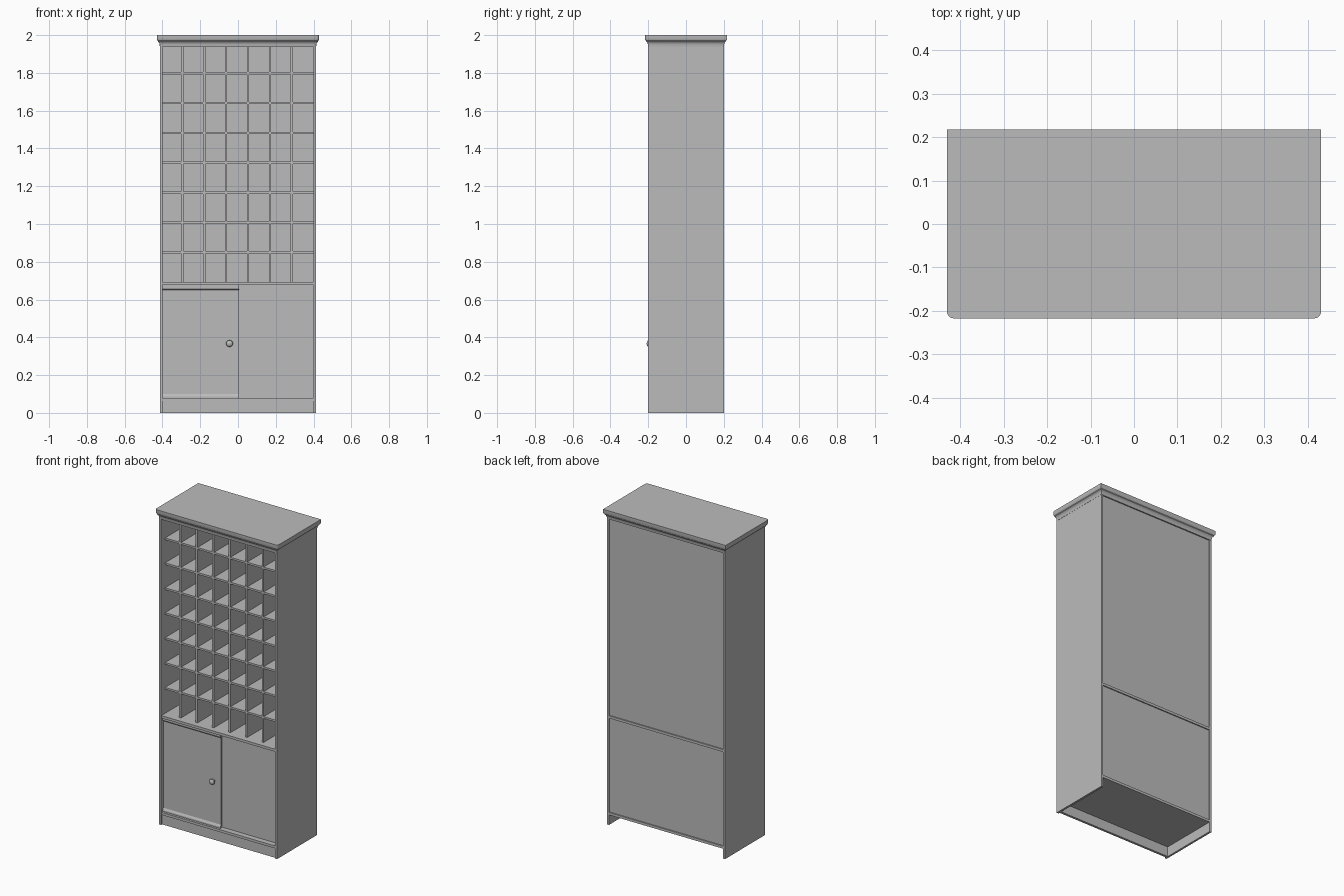
import bpy, bmesh, math

cube = bpy.data.objects.get("Cube")
if cube:
    bpy.data.objects.remove(cube, do_unlink=True)

grey = bpy.data.materials.new("plain_grey")
grey.use_nodes = True
grey.diffuse_color = (0.5, 0.5, 0.5, 1)
grey.node_tree.nodes["Principled BSDF"].inputs["Base Color"].default_value = (0.5, 0.5, 0.5, 1)


def finish(name, bm):
    bmesh.ops.recalc_face_normals(bm, faces=bm.faces)
    mesh = bpy.data.meshes.new(name)
    bm.to_mesh(mesh)
    bm.free()
    mesh.materials.append(grey)
    obj = bpy.data.objects.new(name, mesh)
    bpy.context.scene.collection.objects.link(obj)
    return obj


def loft(name, rings):
    """Skin a list of equal closed rings and cap both ends."""
    bm = bmesh.new()
    loops = [[bm.verts.new(p) for p in ring] for ring in rings]
    n = len(loops[0])
    for a, b in zip(loops, loops[1:]):
        for i in range(n):
            j = (i + 1) % n
            bm.faces.new((a[i], a[j], b[j], b[i]))
    bm.faces.new(loops[0])
    bm.faces.new(loops[-1])
    return finish(name, bm)


def box(name, x0, x1, y0, y1, z0, z1):
    corners = [(x0, y0), (x1, y0), (x1, y1), (x0, y1)]
    return loft(name, [[(x, y, z) for x, y in corners] for z in (z0, z1)])


W, D, IN = 0.413, 0.2, 0.4      # outer half width, half depth, inner half width

# Carcass
for side, s in (("left", 1), ("right", -1)):
    box(side + "_side_panel", min(s * W, s * IN), max(s * W, s * IN), -D, D, 0, 1.945)
box("bottom_board", -IN, IN, -0.197, D, 0.063, 0.079)
box("middle_board", -IN, IN, -0.197, D, 0.676, 0.692)
box("kick_board", -IN, IN, -0.19, -0.175, 0, 0.063)
box("upper_back_panel", -IN, IN, 0.184, 0.193, 0.692, 1.945)
box("lower_back_panel", -IN, IN, 0.184, 0.193, 0.079, 0.676)

# Pigeonhole grid
front, back, t = -0.16, 0.184, 0.006
for i in range(6):
    x = -0.295 + i * 0.116
    box(f"divider_{i + 1}", x - t, x + t, front, back, 0.692, 1.945)
for i in range(7):
    z = 0.85 + i * 0.158
    box(f"small_shelf_{i + 1}", -IN, IN, front + 0.001, back, z - t, z + t)

# Sliding doors: the front one has a shallow recessed face
profile = [(-0.165, 0.079), (-0.183, 0.079), (-0.183, 0.088), (-0.176, 0.1),
           (-0.176, 0.65), (-0.183, 0.657), (-0.183, 0.676), (-0.165, 0.676)]
loft("front_sliding_door", [[(x, y, z) for y, z in profile] for x in (-IN, 0.005)])
box("rear_sliding_door", -0.01, IN, -0.162, -0.147, 0.079, 0.676)

# Door knob, turned around the y axis
N = 20
turned = [(0.009, -0.17), (0.007, -0.186), (0.014, -0.189), (0.018, -0.195),
          (0.017, -0.201), (0.011, -0.206), (0.003, -0.208)]
knob = loft("door_knob", [[(-0.045 + r * math.cos(2 * math.pi * k / N), y,
                            0.367 + r * math.sin(2 * math.pi * k / N)) for k in range(N)]
                          for r, y in turned])

# Crown with rounded front corners


def crown_ring(grow, z):
    x, y, r = W + grow, D + grow, 0.002 + grow * 0.8
    pts = [(x, y, z), (-x, y, z)]
    for cx, start in ((-x + r, math.pi), (x - r, 1.5 * math.pi)):
        for k in range(6):
            a = start + k * math.pi / 10
            pts.append((cx + r * math.cos(a), -y + r + r * math.sin(a), z))
    return pts


crown_steps = [(0.001, 1.938), (0.002, 1.952), (0.005, 1.96), (0.011, 1.966),
               (0.011, 1.97), (0.015, 1.973), (0.017, 1.978), (0.017, 2.0)]
crown = loft("crown", [crown_ring(g, z) for g, z in crown_steps])

for obj in (knob, crown):
    bpy.ops.object.select_all(action='DESELECT')
    obj.select_set(True)
    bpy.context.view_layer.objects.active = obj
    bpy.ops.object.shade_smooth_by_angle(angle=math.radians(35))
